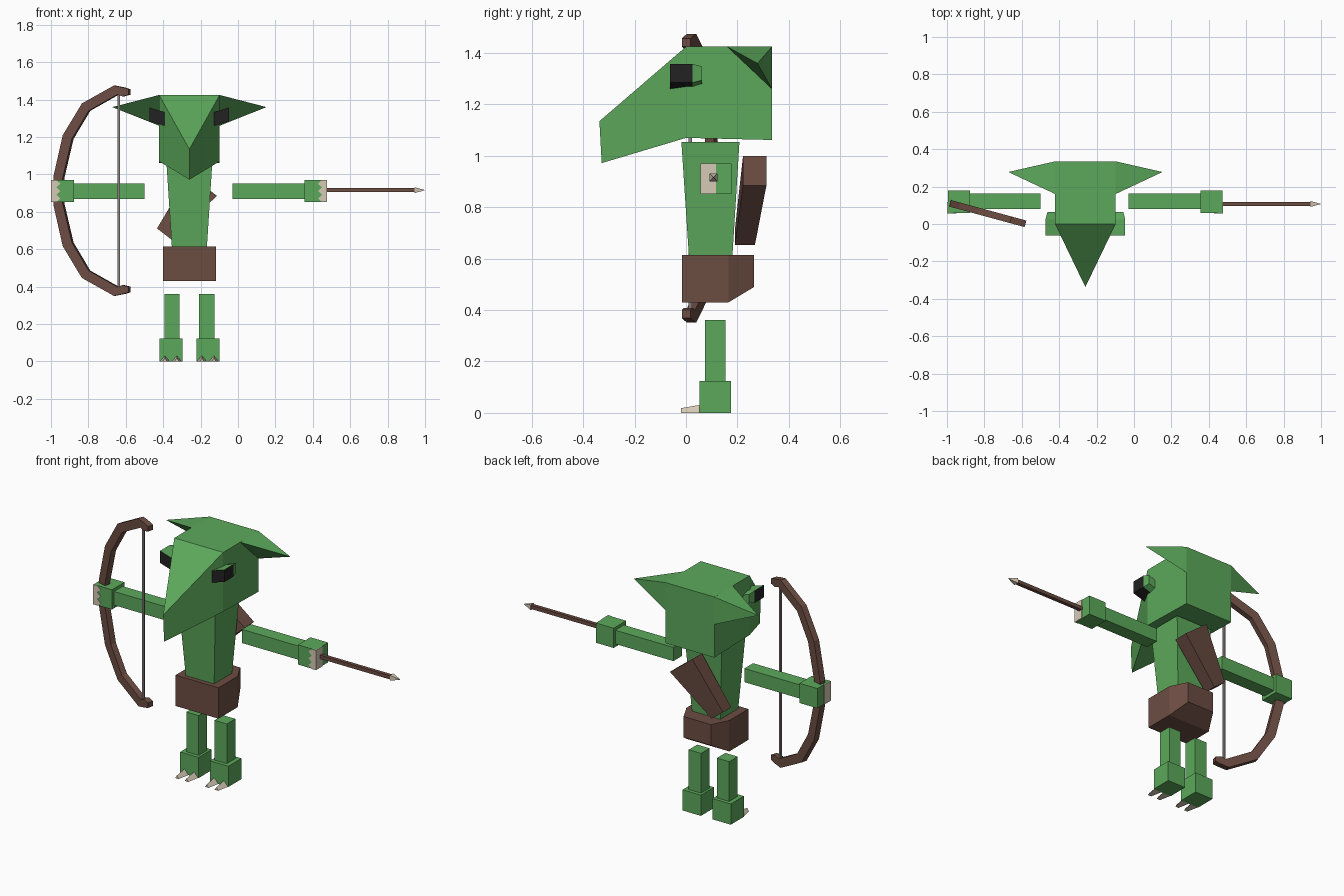
import bpy, bmesh, math
from mathutils import Vector

if "Cube" in bpy.data.objects:
    bpy.data.objects.remove(bpy.data.objects["Cube"])

CX = -0.26  # centre line of the body


def material(name, rgb):
    m = bpy.data.materials.new(name)
    m.diffuse_color = (*rgb, 1)
    m.use_nodes = True
    m.node_tree.nodes["Principled BSDF"].inputs["Base Color"].default_value = m.diffuse_color
    return m


GREEN = material("green", (0.107, 0.395, 0.105))
BROWN = material("brown", (0.15, 0.074, 0.055))
BEIGE = material("beige", (0.67, 0.59, 0.46))
BLACK = material("black", (0.016, 0.016, 0.017))
GREY = material("grey", (0.25, 0.22, 0.22))


def loft(name, rings, *mats, rule=None):
    """Join equal-sized point rings into a closed flat-faced mesh."""
    bm = bmesh.new()
    rows = [[bm.verts.new(p) for p in r] for r in rings]
    n = len(rows[0])
    bm.faces.new(rows[0])
    bm.faces.new(rows[-1])
    for a, b in zip(rows, rows[1:]):
        for i in range(n):
            j = (i + 1) % n
            bm.faces.new((a[i], a[j], b[j], b[i]))
    bmesh.ops.remove_doubles(bm, verts=bm.verts, dist=0.0001)
    bmesh.ops.recalc_face_normals(bm, faces=bm.faces)
    bm.normal_update()
    if rule:
        for f in bm.faces:
            f.material_index = rule(f)
    me = bpy.data.meshes.new(name)
    bm.to_mesh(me)
    bm.free()
    for m in mats:
        me.materials.append(m)
    ob = bpy.data.objects.new(name, me)
    bpy.context.collection.objects.link(ob)
    return ob


def rect(x0, x1, y0, y1, z):
    return [(x0, y0, z), (x1, y0, z), (x1, y1, z), (x0, y1, z)]


def box(name, x, y, z, mat):
    return loft(name, [rect(*x, *y, z[0]), rect(*x, *y, z[1])], mat)


# Head: block whose front tapers to an upright snout edge
def head_ring(y, h, z0, z1):
    return [(CX - h, y, z0), (CX + h, y, z0), (CX + h, y, z1), (CX - h, y, z1)]


def snout_head():
    bm = bmesh.new()
    a = [bm.verts.new(p) for p in head_ring(0.335, 0.162, 1.062, 1.425)]
    b = [bm.verts.new(p) for p in head_ring(0.0, 0.162, 1.07, 1.425)]
    lo, hi = bm.verts.new((CX, -0.328, 0.972)), bm.verts.new((CX, -0.337, 1.135))
    bm.faces.new(a)
    for i in range(4):
        j = (i + 1) % 4
        bm.faces.new((a[i], a[j], b[j], b[i]))
    for f in ((b[3], b[2], hi), (b[0], b[1], lo), (b[1], b[2], hi, lo), (b[0], b[3], hi, lo)):
        bm.faces.new(f)
    bmesh.ops.recalc_face_normals(bm, faces=bm.faces)
    me = bpy.data.meshes.new("head")
    bm.to_mesh(me)
    bm.free()
    me.materials.append(GREEN)
    bpy.context.collection.objects.link(bpy.data.objects.new("head", me))


snout_head()

# Ears, eyes, legs, feet and toe claws, mirrored about the centre line
for s, side in ((-1, "left"), (1, "right")):
    def X(d):
        return CX + s * d

    bm = bmesh.new()
    root = [bm.verts.new((X(0.161), y, z)) for y, z in ((0.16, 1.425), (0.335, 1.425), (0.335, 1.26))]
    tip = bm.verts.new((X(0.412), 0.278, 1.36))
    bm.faces.new(root)
    for i in range(3):
        bm.faces.new((root[i], root[(i + 1) % 3], tip))
    bmesh.ops.recalc_face_normals(bm, faces=bm.faces)
    me = bpy.data.meshes.new("ear_" + side)
    bm.to_mesh(me)
    bm.free()
    me.materials.append(GREEN)
    bpy.context.collection.objects.link(bpy.data.objects.new("ear_" + side, me))

    def eye_ring(y, t):
        return [(X(0.13), y, 1.26 + t), (X(0.213 - t), y, 1.285 + t),
                (X(0.213 - t), y, 1.358 - t), (X(0.13), y, 1.332 - t)]
    loft("eye_" + side, [eye_ring(-0.062, 0), eye_ring(0.025, 0), eye_ring(0.063, 0.01)], BLACK, GREEN,
         rule=lambda f: int(f.normal.z > 0.5 or f.calc_center_median().y > 0.026))

    cx = X(0.093)
    box("leg_" + side, (cx - 0.041, cx + 0.041), (0.074, 0.154), (0.12, 0.362), GREEN)
    fx = X(0.099)
    box("foot_" + side, (fx - 0.061, fx + 0.061), (0.052, 0.176), (0, 0.124), GREEN)
    for k in (-1, 1):
        c = fx + k * 0.032
        loft("toe_claw_" + side, [
            [(c - 0.026, 0.053, 0), (c + 0.026, 0.053, 0), (c, 0.053, 0.031)],
            [(c - 0.012, -0.02, 0), (c + 0.012, -0.02, 0), (c, -0.02, 0.018)]], BEIGE)

# Torso, wider at the top
loft("torso", [rect(CX - 0.093, CX + 0.093, 0.012, 0.18, 0.6),
               rect(CX - 0.122, CX + 0.122, -0.018, 0.208, 1.055)], GREEN)


# Loincloth with a narrowed, raised back
def cloth(y, h, z0):
    return [(CX - h, y, z0), (CX + h, y, z0), (CX + h, y, 0.615), (CX - h, y, 0.615)]


loft("loincloth", [cloth(-0.016, 0.142, 0.43), cloth(0.165, 0.142, 0.43), cloth(0.265, 0.09, 0.49)], BROWN)


# Quiver slung diagonally across the back
def quiver_ring(x, z, half, y0, y1):
    dx, dz = 0.79 * half, -0.61 * half
    return [(x - dx, y0, z - dz), (x + dx, y0, z + dz), (x + dx, y1, z + dz), (x - dx, y1, z - dz)]


loft("quiver", [quiver_ring(-0.395, 0.682, 0.048, 0.19, 0.268),
                quiver_ring(-0.187, 0.943, 0.094, 0.222, 0.313)], BROWN)

# Arms, hands and the claws wrapped round the front of each fist
for side, end, s, shoulder in (("left", -0.995, -1, -0.5), ("right", 0.473, 1, -0.03)):
    wrist = end - s * 0.118
    box("arm_" + side, sorted((shoulder, wrist)), (0.08, 0.162), (0.87, 0.952), GREEN)
    box("hand_" + side, sorted((wrist, end)), (0.06, 0.178), (0.852, 0.97), GREEN)
    box("finger_claws_" + side, sorted((end, end + s * 0.004)), (0.057, 0.117), (0.852, 0.97), BEIGE)
    edge = [(end - s * (0.045 if i % 2 else 0.024), 0.852 + 0.118 * i / 6) for i in range(7)]
    outline = [(end + s * 0.004, 0.852)] + edge + [(end + s * 0.004, 0.97)]
    loft("claw_points_" + side, [[(x, y, z) for x, z in outline] for y in (0.056, 0.0605)], BEIGE)


# Arrow held in the right fist
def square(x, r):
    y, z = 0.107, 0.916
    return [(x, y - r, z - r), (x, y + r, z - r), (x, y + r, z + r), (x, y - r, z + r)]


loft("arrow_shaft", [square(0.44, 0.011), square(0.945, 0.011)], BROWN)
loft("arrow_head", [square(0.943, 0.016), square(0.998, 0.001)], BEIGE)

# Bow: square section swept along a path in a slanted upright plane
MID = 0.913
half_path = [(-0.958, 0.07, 0.026), (-0.908, 0.287, 0.027), (-0.812, 0.447, 0.027),
             (-0.65, 0.538, 0.026), (-0.61, 0.528, 0.024), (-0.58, 0.528, 0.015)]
path = [(x, MID - d, w) for x, d, w in reversed(half_path)] + [(x, MID + d, w) for x, d, w in half_path]


def bow_y(x):
    return 0.107 - 0.272 * (x + 0.97)


across = Vector((0.262, 0.965, 0)) * 0.018
rings = []
for i, (x, z, w) in enumerate(path):
    a, b = path[max(i - 1, 0)], path[min(i + 1, len(path) - 1)]
    t = Vector((b[0] - a[0], bow_y(b[0]) - bow_y(a[0]), b[1] - a[1])).normalized()
    n = t.cross(across).normalized() * w
    p = Vector((x, bow_y(x), z))
    rings.append([p - n - across, p + n - across, p + n + across, p - n + across])
loft("bow", rings, BROWN)

# Bow string
sx, sy = -0.637, bow_y(-0.637)
box("bow_string", (sx - 0.006, sx + 0.006), (sy - 0.006, sy + 0.006), (MID - 0.52, MID + 0.52), GREY)
